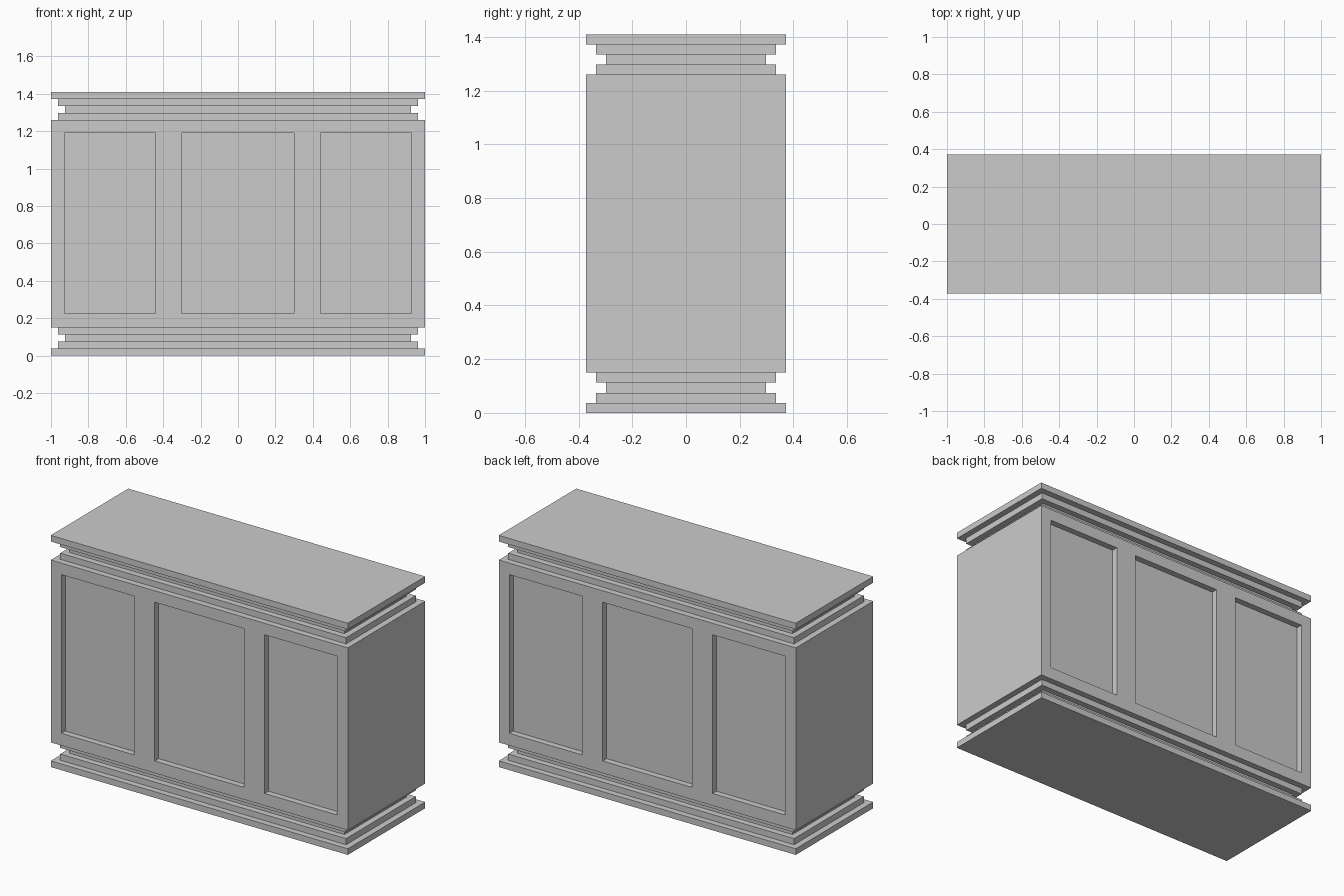
import bpy, bmesh
from mathutils import Vector

if "Cube" in bpy.data.objects:
    bpy.data.objects.remove(bpy.data.objects["Cube"])

W, D = 1.0, 0.3725          # half width, half depth
STEP = 0.0375               # moulding step and panel recess depth
BODY_Z0, BODY_Z1 = 4 * STEP, 1.26
PANEL_Z = (0.224, 1.19)
PANELS = [(-0.928, -0.44), (-0.30, 0.30), (0.44, 0.928)]


def finish(name, bm):
    bmesh.ops.recalc_face_normals(bm, faces=bm.faces)
    mesh = bpy.data.meshes.new(name)
    bm.to_mesh(mesh)
    bm.free()
    obj = bpy.data.objects.new(name, mesh)
    bpy.context.collection.objects.link(obj)
    return obj


def moulding(name, z0):
    """Closed stack of four stepped rectangular slabs."""
    bm = bmesh.new()
    rings = []
    for i, inset in enumerate((0, STEP, 2 * STEP, STEP)):
        if name == "top_moulding":
            inset = (STEP, 2 * STEP, STEP, 0)[i]
        x, y = W - inset, D - inset
        for z in (z0 + i * STEP, z0 + (i + 1) * STEP):
            rings.append([bm.verts.new((sx * x, sy * y, z))
                          for sx, sy in ((-1, -1), (1, -1), (1, 1), (-1, 1))])
    for a, b in zip(rings, rings[1:]):
        for k in range(4):
            n = (k + 1) % 4
            bm.faces.new((a[k], a[n], b[n], b[k]))
    bm.faces.new(rings[0])
    bm.faces.new(rings[-1])
    return finish(name, bm)


# Stepped base and top
moulding("base_moulding", 0)
moulding("top_moulding", BODY_Z1)

# Cabinet body, cut along the panel outlines
bm = bmesh.new()
bmesh.ops.create_cube(bm, size=1)
bmesh.ops.scale(bm, vec=(2 * W, 2 * D, BODY_Z1 - BODY_Z0), verts=bm.verts)
bmesh.ops.translate(bm, vec=(0, 0, (BODY_Z0 + BODY_Z1) / 2), verts=bm.verts)
cuts = [((x, 0, 0), (1, 0, 0)) for pair in PANELS for x in pair]
cuts += [((0, 0, z), (0, 0, 1)) for z in PANEL_Z]
for co, no in cuts:
    bmesh.ops.bisect_plane(bm, geom=bm.verts[:] + bm.edges[:] + bm.faces[:],
                           plane_co=co, plane_no=no)

# Recessed panels on front and back
bm.normal_update()
panels = []
for f in bm.faces:
    c = f.calc_center_median()
    if (abs(f.normal.y) > 0.9 and PANEL_Z[0] < c.z < PANEL_Z[1]
            and any(a < c.x < b for a, b in PANELS)):
        panels.append((f, f.normal.copy()))
for f, n in panels:
    new = bmesh.ops.extrude_discrete_faces(bm, faces=[f])["faces"][0]
    bmesh.ops.translate(bm, vec=Vector(n) * -STEP, verts=new.verts[:])
finish("cabinet_body", bm)
